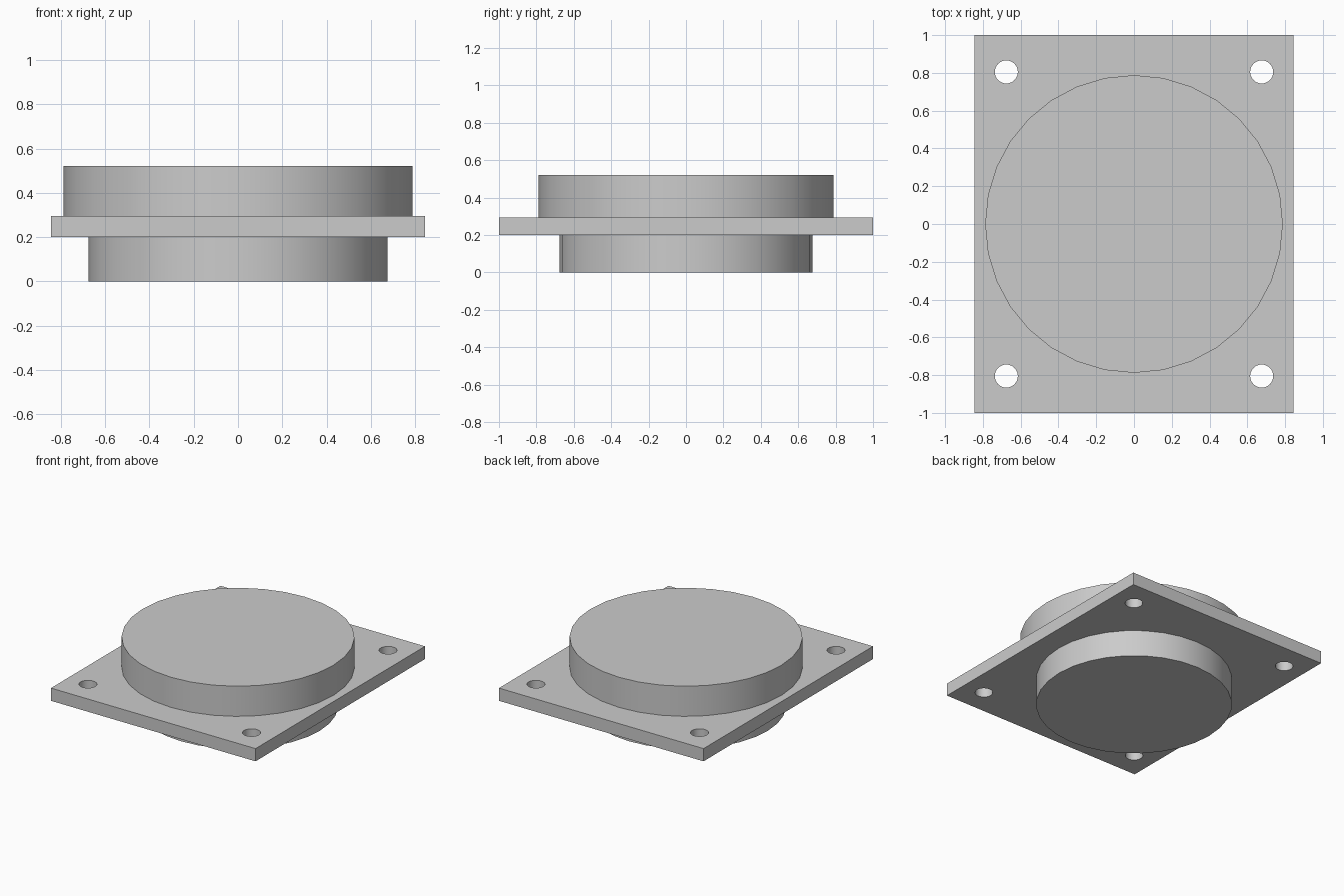
import bpy
import bmesh
import math
from mathutils import Matrix

default = bpy.data.objects.get("Cube")
if default:
    bpy.data.objects.remove(default, do_unlink=True)

# Single grey material
GREY = (0.6, 0.6, 0.6, 1.0)
grey = bpy.data.materials.new("plain grey")
grey.use_nodes = True
grey.diffuse_color = GREY
grey.node_tree.nodes["Principled BSDF"].inputs["Base Color"].default_value = GREY

PLATE_BOTTOM, PLATE_TOP, TOTAL_HEIGHT = 0.2, 0.295, 0.52
HALF_X, HALF_Y = 0.845, 1.0
HOLE_X, HOLE_Y, HOLE_RADIUS = 0.676, 0.805, 0.061


def add_object(name, bm):
    mesh = bpy.data.meshes.new(name)
    bm.to_mesh(mesh)
    bm.free()
    mesh.materials.append(grey)
    obj = bpy.data.objects.new(name, mesh)
    bpy.context.collection.objects.link(obj)
    return obj


def add_cylinder(bm, radius, bottom, top, x=0.0, y=0.0, sides=32):
    # Begin the ring on the x axis so corners fall on both axes
    place = Matrix.Translation((x, y, (bottom + top) / 2)) @ Matrix.Rotation(math.pi / 2, 4, "Z")
    bmesh.ops.create_cone(bm, cap_ends=True, segments=sides, radius1=radius,
                          radius2=radius, depth=top - bottom, matrix=place)


def make_disc(name, radius, bottom, top):
    bm = bmesh.new()
    add_cylinder(bm, radius, bottom, top)
    obj = add_object(name, bm)
    bpy.ops.object.select_all(action="DESELECT")
    obj.select_set(True)
    bpy.context.view_layer.objects.active = obj
    bpy.ops.object.shade_smooth_by_angle(angle=math.radians(30))
    return obj


# Upper and lower round bodies
make_disc("upper_disc", 0.788, PLATE_TOP, TOTAL_HEIGHT)
make_disc("lower_disc", 0.675, 0.0, PLATE_BOTTOM)

# Rectangular mounting plate
bm = bmesh.new()
thickness = PLATE_TOP - PLATE_BOTTOM
bmesh.ops.create_cube(bm, size=1.0,
                      matrix=Matrix.Translation((0, 0, PLATE_BOTTOM + thickness / 2))
                      @ Matrix.Diagonal((2 * HALF_X, 2 * HALF_Y, thickness, 1)))
plate = add_object("mounting_plate", bm)

# Four corner screw holes
bm = bmesh.new()
for sx in (-1, 1):
    for sy in (-1, 1):
        add_cylinder(bm, HOLE_RADIUS, PLATE_BOTTOM - 0.1, PLATE_TOP + 0.1,
                     sx * HOLE_X, sy * HOLE_Y)
cutter = add_object("hole_cutter", bm)
cutter.hide_render = True
cutter.hide_set(True)

holes = plate.modifiers.new("screw holes", "BOOLEAN")
holes.operation = "DIFFERENCE"
holes.solver = "EXACT"
holes.object = cutter

# Apply the cut and remove the helper
bpy.ops.object.select_all(action="DESELECT")
plate.select_set(True)
bpy.context.view_layer.objects.active = plate
bpy.ops.object.modifier_apply(modifier=holes.name)
bpy.data.objects.remove(cutter, do_unlink=True)
bpy.ops.object.shade_smooth_by_angle(angle=math.radians(30))
